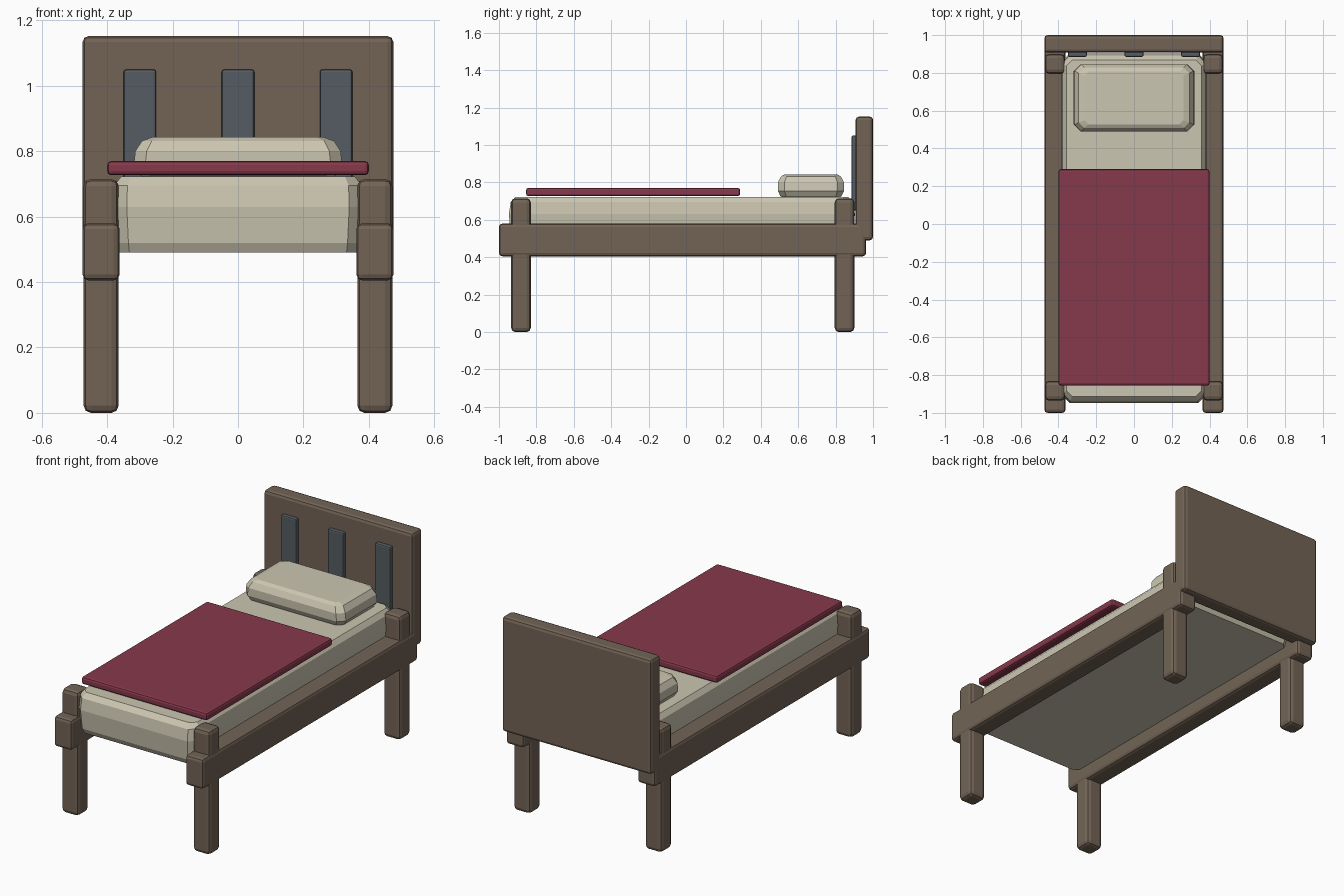
import bpy, bmesh

if "Cube" in bpy.data.objects:
    bpy.data.objects.remove(bpy.data.objects["Cube"])

def mat(name, rgb):
    m = bpy.data.materials.new(name)
    m.diffuse_color = (*rgb, 1)
    m.use_nodes = True
    m.node_tree.nodes["Principled BSDF"].inputs["Base Color"].default_value = m.diffuse_color
    return m

WOOD = mat("wood", (0.17, 0.127, 0.093))
LINEN = mat("linen", (0.60, 0.565, 0.44))
RED = mat("red_cloth", (0.24, 0.04, 0.07))
SLATE = mat("slate", (0.09, 0.107, 0.122))

def finish(name, bm, material):
    bmesh.ops.recalc_face_normals(bm, faces=bm.faces)
    me = bpy.data.meshes.new(name)
    bm.to_mesh(me)
    bm.free()
    me.materials.append(material)
    ob = bpy.data.objects.new(name, me)
    bpy.context.collection.objects.link(ob)
    return ob

def box(name, xs, ys, zs, material, bevel=0.018, segments=2):
    """Bevelled box given by its min/max on each axis."""
    bm = bmesh.new()
    bmesh.ops.create_cube(bm, size=1)
    for v in bm.verts:
        v.co = [(r[0] + r[1]) / 2 + c * (r[1] - r[0])
                for c, r in zip(v.co, (xs, ys, zs))]
    bmesh.ops.bevel(bm, geom=bm.edges[:], offset=bevel, segments=segments,
                    profile=0.5, affect='EDGES')
    return finish(name, bm, material)

def cushion(name, cy, rings, material):
    """Soft block lofted from chamfered rectangles (z, half x, half y, corner)."""
    bm = bmesh.new()
    loops = []
    for z, hx, hy, c in rings:
        pts = [(hx, hy - c), (hx - c, hy), (c - hx, hy), (-hx, hy - c),
               (-hx, c - hy), (c - hx, -hy), (hx - c, -hy), (hx, c - hy)]
        loops.append([bm.verts.new((x, y + cy, z)) for x, y in pts])
    for a, b in zip(loops, loops[1:]):
        for i in range(8):
            j = (i + 1) % 8
            bm.faces.new((a[i], a[j], b[j], b[i]))
    bm.faces.new(loops[0][::-1])
    bm.faces.new(loops[-1])
    return finish(name, bm, material)

# Side rails and leg posts, mirrored left and right
for side, s in (("left", -1), ("right", 1)):
    def span(a, b):
        return sorted((s * a, s * b))
    box(f"{side}_rail", span(0.362, 0.475), (-1.0, 0.963), (0.405, 0.58), WOOD)
    box(f"{side}_front_leg", span(0.365, 0.472), (-0.935, -0.83), (0, 0.715), WOOD, 0.022)
    box(f"{side}_back_leg", span(0.365, 0.472), (0.795, 0.90), (0, 0.715), WOOD, 0.022)

# Headboard with three inset-coloured slats
box("headboard", (-0.475, 0.475), (0.907, 1.0), (0.49, 1.152), WOOD, 0.018)
for i, x in enumerate((-0.3, 0, 0.3)):
    box(f"headboard_slat_{i + 1}", (x - 0.05, x + 0.05), (0.885, 0.93), (0.65, 1.05), SLATE, 0.008)

# Mattress
cushion("mattress", -0.022, [
    (0.490, 0.362, 0.900, 0.03), (0.520, 0.375, 0.915, 0.04),
    (0.630, 0.385, 0.925, 0.045), (0.695, 0.378, 0.915, 0.04),
    (0.722, 0.358, 0.890, 0.03)], LINEN)

# Pillow
cushion("pillow", 0.668, [
    (0.713, 0.270, 0.138, 0.02), (0.726, 0.300, 0.163, 0.03),
    (0.755, 0.319, 0.177, 0.035), (0.800, 0.314, 0.177, 0.035),
    (0.832, 0.293, 0.160, 0.03), (0.843, 0.262, 0.140, 0.02)], LINEN)

# Blanket
box("blanket", (-0.4, 0.4), (-0.855, 0.29), (0.727, 0.77), RED, 0.012)
